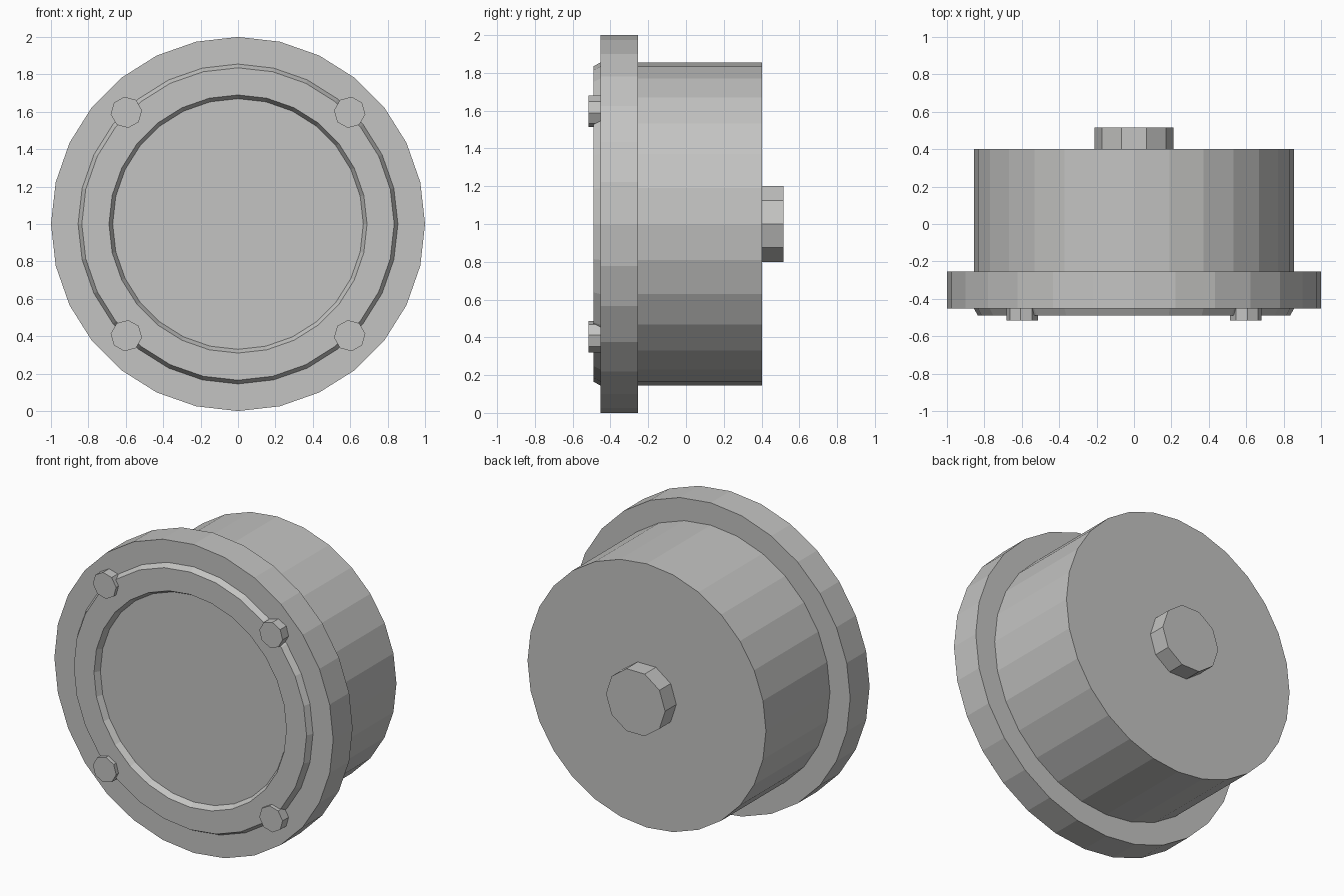
import bpy, bmesh, math

if "Cube" in bpy.data.objects:
    bpy.data.objects.remove(bpy.data.objects["Cube"])

SIDES = 28      # facets of the large round parts
AXIS_Z = 1.0    # height of the turning axis (runs along y)

grey = bpy.data.materials.new("mid_grey")
grey.diffuse_color = (0.55, 0.55, 0.54, 1)
grey.use_nodes = True
grey.node_tree.nodes["Principled BSDF"].inputs["Base Color"].default_value = grey.diffuse_color


def lathe(name, profile, sides=SIDES, center=(0, AXIS_Z), turn=0.0,
          front_cap=False, back_cap=False):
    """Turn a (radius, y) profile, ordered front to back, around a y axis."""
    bm = bmesh.new()
    rings = []
    for r, y in profile:
        ring = []
        for j in range(sides):
            a = turn + 2 * math.pi * j / sides
            ring.append(bm.verts.new((center[0] + r * math.cos(a), y,
                                      center[1] + r * math.sin(a))))
        rings.append(ring)
    for a, b in zip(rings, rings[1:]):
        for j in range(sides):
            k = (j + 1) % sides
            bm.faces.new((a[j], b[j], b[k], a[k]))
    if front_cap:
        bm.faces.new(rings[0])
    if back_cap:
        bm.faces.new(rings[-1][::-1])
    mesh = bpy.data.meshes.new(name)
    bm.to_mesh(mesh)
    bm.free()
    mesh.materials.append(grey)
    obj = bpy.data.objects.new(name, mesh)
    bpy.context.collection.objects.link(obj)
    return obj


# Recessed front panel with its raised, bevelled rim
lathe("front_rim_and_panel",
      [(0.67, -0.453), (0.69, -0.49), (0.835, -0.49), (0.855, -0.453)],
      front_cap=True)

# Wide flange
lathe("flange", [(0.855, -0.453), (1.0, -0.453), (1.0, -0.254), (0.855, -0.254)])

# Drum behind the flange
lathe("drum", [(0.855, -0.254), (0.855, 0.402)], back_cap=True)

# Ten-sided axle stub on the back
lathe("axle_stub", [(0.212, 0.39), (0.212, 0.517)], sides=10,
      front_cap=True, back_cap=True)

# Four bolts straddling the rim, mirrored left/right and top/bottom
for sx, side in ((-1, "left"), (1, "right")):
    for sz, level in ((-1, "lower"), (1, "upper")):
        lathe(f"bolt_{level}_{side}", [(0.084, -0.515), (0.084, -0.44)], sides=8,
              center=(sx * 0.597, AXIS_Z + sz * 0.597),
              turn=math.radians(-7 * sx * sz), front_cap=True, back_cap=True)
